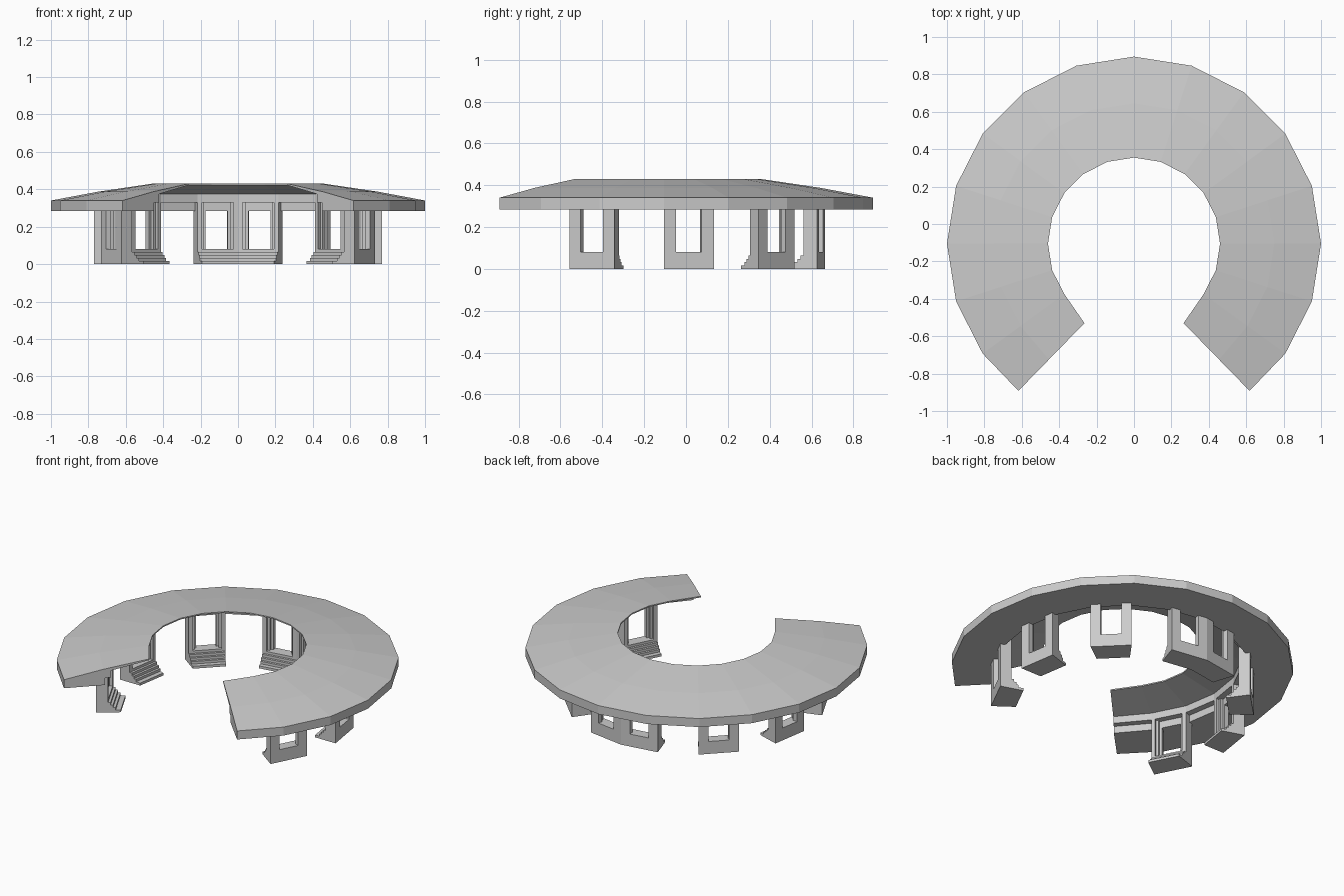
import bpy, bmesh
from math import sin, cos, radians

if "Cube" in bpy.data.objects:
    bpy.data.objects.remove(bpy.data.objects["Cube"])

CY = -0.105           # centre of the ring
STEP = 18             # twenty-sided ring


def polar(r, deg, z):
    a = radians(deg)
    return (r * cos(a), CY + r * sin(a), z)


def make_object(name, bm):
    bmesh.ops.recalc_face_normals(bm, faces=bm.faces)
    mesh = bpy.data.meshes.new(name)
    bm.to_mesh(mesh)
    bm.free()
    ob = bpy.data.objects.new(name, mesh)
    bpy.context.collection.objects.link(ob)
    return ob


def loft(bm, rings):
    """Skin a row of closed sections and cap both ends."""
    vs = [[bm.verts.new(p) for p in ring] for ring in rings]
    n = len(vs[0])
    for a, b in zip(vs, vs[1:]):
        for i in range(n):
            j = (i + 1) % n
            bm.faces.new((a[i], a[j], b[j], b[i]))
    bm.faces.new(vs[0])
    bm.faces.new(vs[-1])


# Roof: open ring, high on the inside, with a stepped beam underneath
section = [(0.46, 0.43), (0.75, 0.387), (1.0, 0.34), (1.0, 0.285),
           (0.74, 0.285), (0.74, 0.33), (0.70, 0.33), (0.70, 0.375),
           (0.46, 0.422)]


def roof_end(side):
    # the ends are cut on a 45 degree line
    ring = []
    for r, z in section:
        t = (r - 0.46) / 0.54
        ring.append((side * (0.265 + 0.353 * t), -0.53 - 0.362 * t, z))
    return ring


rings = [roof_end(1)]
rings += [[polar(r, d, z) for r, z in section] for d in range(-36, 217, STEP)]
rings.append(roof_end(-1))
bm = bmesh.new()
loft(bm, rings)
make_object("roof_ring", bm)


# Window bays: each fills one facet of the ring
def facet_point(r, mid, t, z):
    a = polar(r, mid - STEP / 2, z)
    b = polar(r, mid + STEP / 2, z)
    return tuple(p + (q - p) * t for p, q in zip(a, b))


def slab(bm, mid, profile, t0, t1):
    loft(bm, [[facet_point(r, mid, t, z) for r, z in profile] for t in (t0, t1)])


# sill with steps descending towards the courtyard
stairs = [(0.77, 0), (0.77, 0.08), (0.70, 0.08)]
for i in range(5):
    r, z = 0.70 - 0.015 * i, 0.08 - 0.016 * i
    if i:
        stairs.append((r, z))
    if i < 4:
        stairs.append((r, z - 0.016))
stairs += [(0.625, 0.016), (0.625, 0)]

# post layers: outer radius, inner radius, top height, width across the facet
layers = [(0.77, 0.74, 0.29, 0.245), (0.74, 0.72, 0.335, 0.18),
          (0.72, 0.70, 0.335, 0.11)]

for n, mid in enumerate((-27, 9, 45, 81, 99, 135, 171, 207), 1):
    bm = bmesh.new()
    slab(bm, mid, stairs, 0, 1)
    make_object(f"bay_steps_{n}", bm)
    bm = bmesh.new()
    for ro, ri, top, w in layers:
        box = [(ro, 0.078), (ro, top), (ri, top), (ri, 0.078)]
        slab(bm, mid, box, 0, w)
        slab(bm, mid, box, 1 - w, 1)
    make_object(f"bay_posts_{n}", bm)
